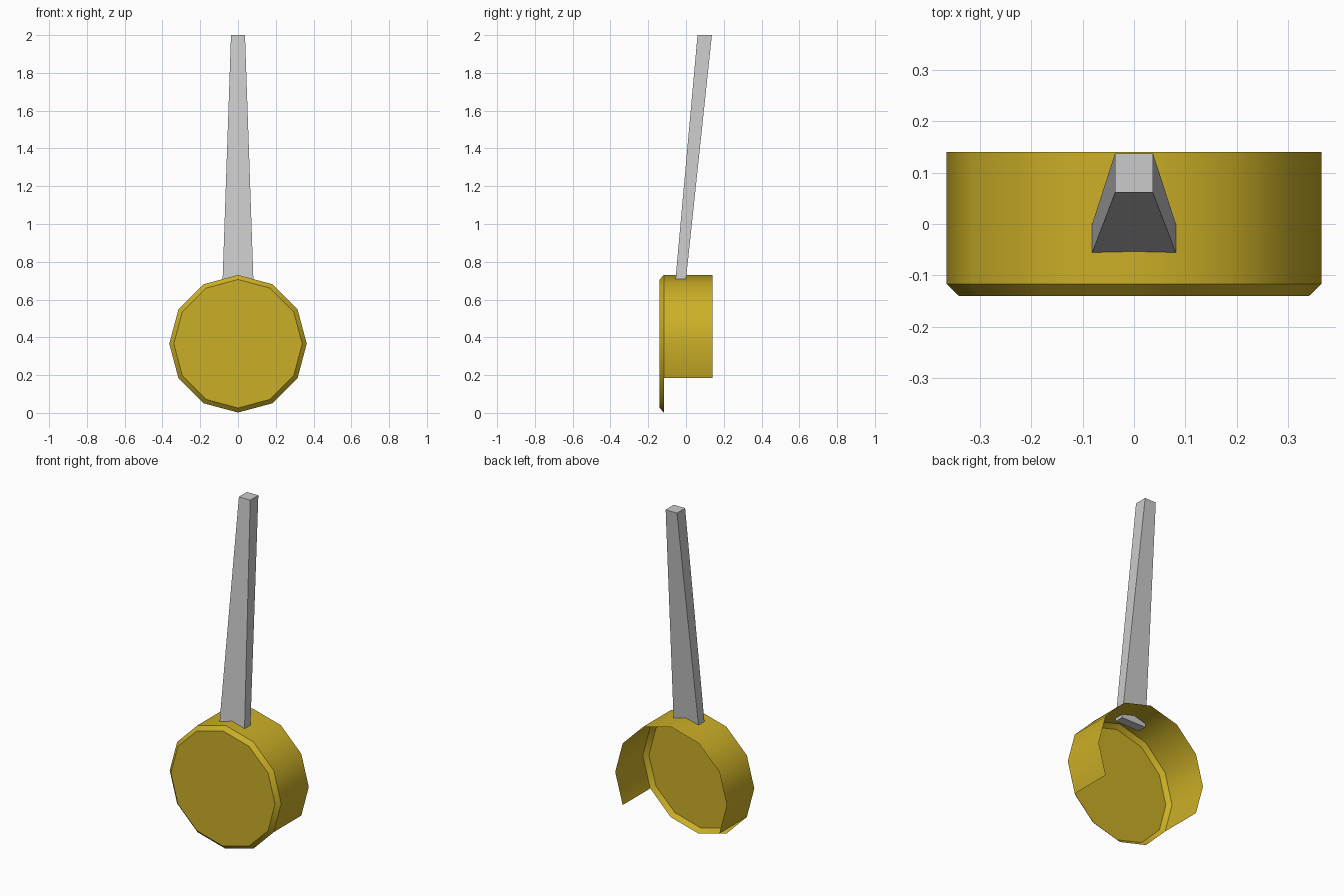
import bpy, bmesh, math

if "Cube" in bpy.data.objects:
    bpy.data.objects.remove(bpy.data.objects["Cube"])

R, CZ, SIDES = 0.364, 0.366, 12


def make_object(name, bm, colour=None):
    mesh = bpy.data.meshes.new(name)
    bm.to_mesh(mesh)
    bm.free()
    ob = bpy.data.objects.new(name, mesh)
    bpy.context.collection.objects.link(ob)
    if colour:
        mat = bpy.data.materials.new(name + "_paint")
        mat.diffuse_color = colour
        mat.use_nodes = True
        mat.node_tree.nodes["Principled BSDF"].inputs["Base Color"].default_value = mat.diffuse_color
        mesh.materials.append(mat)
    return ob


def ring(bm, radius, y):
    return [bm.verts.new((radius * math.cos(i * math.tau / SIDES), y,
                          CZ + radius * math.sin(i * math.tau / SIDES)))
            for i in range(SIDES)]


# Round housing: closed front, chamfered rim, wall open at the back and below
bm = bmesh.new()
front, rim, back = ring(bm, 0.34, -0.14), ring(bm, R, -0.117), ring(bm, R, 0.14)
bm.faces.new(front)
for i in range(SIDES):
    j = (i + 1) % SIDES
    bm.faces.new((front[j], front[i], rim[i], rim[j]))
    if i not in (7, 8, 9, 10):
        bm.faces.new((rim[j], rim[i], back[i], back[j]))
bmesh.ops.delete(bm, geom=[v for v in bm.verts if not v.link_faces], context='VERTS')
housing = make_object("housing", bm, (0.60, 0.43, 0.02, 1))
bpy.context.view_layer.objects.active = housing
housing.select_set(True)
bpy.ops.object.shade_smooth_by_angle(angle=math.radians(35))

# Tapered handle leaning back, its foot poking through the wall
bm = bmesh.new()
bottom, top = [
    [bm.verts.new(p) for p in ((-x, y0, z), (x, y0, z), (x, y1, z), (-x, y1, z))]
    for x, y0, y1, z in ((0.082, -0.057, -0.002, 0.69), (0.037, 0.061, 0.137, 2.0))]
bm.faces.new(bottom[::-1])
bm.faces.new(top)
for i in range(4):
    j = (i + 1) % 4
    bm.faces.new((bottom[i], bottom[j], top[j], top[i]))
make_object("handle", bm)
